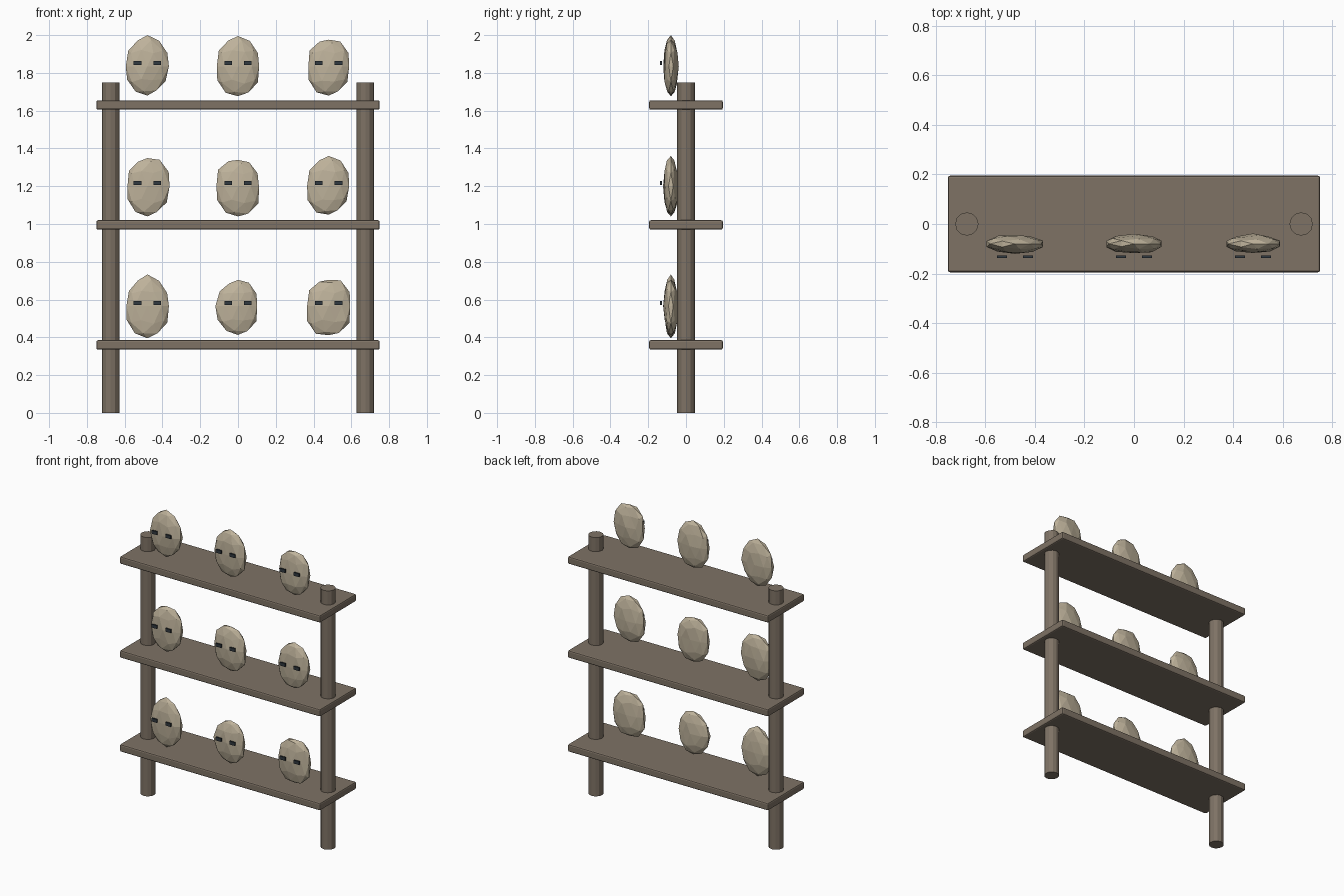
import bpy, bmesh, math, random
from mathutils import Vector

if "Cube" in bpy.data.objects:
    bpy.data.objects.remove(bpy.data.objects["Cube"])

random.seed(4)


def material(name, rgb):
    m = bpy.data.materials.new(name)
    m.diffuse_color = (*rgb, 1)
    m.use_nodes = True
    m.node_tree.nodes["Principled BSDF"].inputs["Base Color"].default_value = m.diffuse_color
    return m


WOOD = material("wood", (0.21, 0.17, 0.13))
BONE = material("bone", (0.52, 0.45, 0.33))
DARK = material("dark", (0.03, 0.04, 0.05))


def finish(name, bm, mat, loc):
    bmesh.ops.recalc_face_normals(bm, faces=bm.faces)
    me = bpy.data.meshes.new(name)
    bm.to_mesh(me)
    bm.free()
    me.materials.append(mat)
    ob = bpy.data.objects.new(name, me)
    ob.location = loc
    bpy.context.collection.objects.link(ob)
    return ob


def box(name, size, loc, mat, bevel=0):
    bm = bmesh.new()
    bmesh.ops.create_cube(bm, size=1)
    bmesh.ops.scale(bm, vec=Vector(size), verts=bm.verts)
    if bevel:
        bmesh.ops.bevel(bm, geom=bm.edges[:], offset=bevel, segments=2,
                        profile=0.5, affect='EDGES')
    return finish(name, bm, mat, loc)


def mask(name, radii, loc):
    # Flattened low-poly ball, pushed outward by eight radial factors
    bm = bmesh.new()
    bmesh.ops.create_icosphere(bm, subdivisions=2, radius=1)
    for v in bm.verts:
        t = (math.atan2(v.co.z, v.co.x) / (math.pi / 4)) % 8
        i, f = int(t) % 8, t % 1
        k = radii[i] * (1 - f) + radii[(i + 1) % 8] * f
        rim = math.hypot(v.co.x, v.co.z)
        if rim < 0.8:
            k *= random.uniform(0.92, 1.08)
        v.co = (v.co.x * k * 0.12,
                v.co.y * 0.04 * random.uniform(0.86, 1.06),
                v.co.z * k * 0.16)
    return finish(name, bm, BONE, loc)


# Posts
for side, x in (("left", -0.674), ("right", 0.674)):
    bm = bmesh.new()
    bmesh.ops.create_cone(bm, cap_ends=True, segments=12, radius1=0.047,
                          radius2=0.047, depth=1.75)
    finish(f"{side}_post", bm, WOOD, (x, 0, 0.875))

# Outline factors per mask: right, upper right, up, ... counter-clockwise
OUTLINES = [
    [(1.0, .96, 1.05, .95, .97, 1.05, 1.06, 1.05),
     (.89, .93, .87, .90, 1.05, .97, .95, .98),
     (1.0, 1.06, .87, 1.01, 1.0, 1.12, .96, 1.10)],
    [(1.03, 1.07, .93, .97, .92, 1.0, 1.0, 1.0),
     (.97, .96, .87, 1.05, 1.0, 1.04, 1.0, 1.11),
     (.95, 1.0, 1.0, 1.0, 1.0, 1.06, .94, .92)],
    [(1.0, .98, 1.03, .98, 1.0, .99, .97, .92),
     (.98, .98, 1.0, 1.0, .98, 1.05, .99, 1.05),
     (.95, 1.0, .88, 1.01, .94, 1.03, .97, .98)],
]

# Shelves, each with three masks and their eye pieces
for r, z in enumerate((0.36, 0.995, 1.63)):
    box(f"shelf_{r + 1}", (1.5, 0.39, 0.05), (0, 0, z), WOOD, 0.009)
    for c, x in enumerate((-0.48, 0, 0.48)):
        tag = f"{r + 1}_{c + 1}"
        mask(f"mask_{tag}", OUTLINES[r][c], (x, -0.08, z + 0.205))
        for side, dx in (("left", -0.052), ("right", 0.052)):
            box(f"{side}_eye_{tag}", (0.04, 0.01, 0.022),
                (x + dx, -0.132, z + 0.222), DARK)
